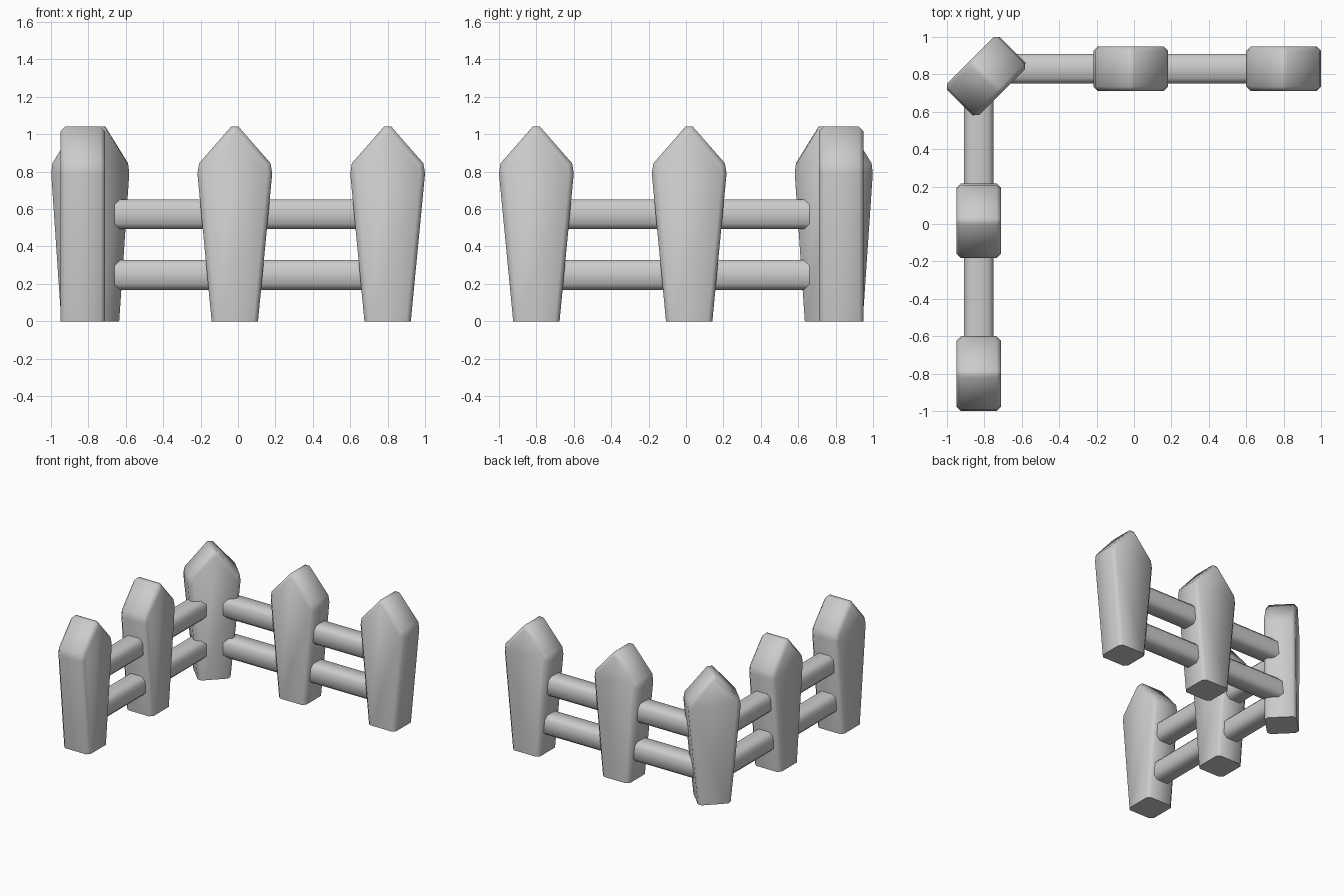
import bpy, bmesh
from math import radians

if "Cube" in bpy.data.objects:
    bpy.data.objects.remove(bpy.data.objects["Cube"])


def prism(name, profile, depth, chamfer, keep, loc, turn):
    """Extrude an x/z profile along y, chamfer the chosen edges, smooth shade."""
    bm = bmesh.new()
    face = bm.faces.new([bm.verts.new((x, -depth / 2, z)) for x, z in profile])
    ext = bmesh.ops.extrude_face_region(bm, geom=[face])["geom"]
    for v in ext:
        if isinstance(v, bmesh.types.BMVert):
            v.co.y += depth
    bmesh.ops.recalc_face_normals(bm, faces=bm.faces[:])
    bmesh.ops.bevel(bm, geom=[e for e in bm.edges if keep(e)], offset=chamfer,
                    segments=1, profile=0.5, affect='EDGES', clamp_overlap=True)
    for f in bm.faces:
        f.smooth = True
    mesh = bpy.data.meshes.new(name)
    bm.to_mesh(mesh)
    bm.free()
    mesh.set_sharp_from_angle(angle=radians(60))
    ob = bpy.data.objects.new(name, mesh)
    ob.location = loc
    ob.rotation_euler.z = radians(turn)
    bpy.context.collection.objects.link(ob)
    return ob


# Right half of the tapered, pointed picket outline
HALF = [(0.124, 0), (0.2, 0.79), (0.191, 0.845), (0.02, 1.04)]
PICKET = HALF + [(-x, z) for x, z in reversed(HALF)]


def picket(name, x, y, turn):
    # chamfer only the front and back rims, leaving the base flat
    def rim(e):
        a, b = (v.co for v in e.verts)
        return abs(a.y - b.y) < 1e-4 and max(a.z, b.z) > 0.01
    prism(name, PICKET, 0.24, 0.025, rim, (x, y, 0), turn)


def rail(name, x, y, z, length, turn):
    h = length / 2
    box = [(-h, -0.08), (h, -0.08), (h, 0.08), (-h, 0.08)]
    prism(name, box, 0.16, 0.03, lambda e: e.calc_length() > 0.5, (x, y, z), turn)


# Corner post, turned to face outward
picket("corner_picket", -0.79, 0.79, 45)

# Pickets along both sides of the corner
for label, along in (("middle", -0.017), ("end", 0.8)):
    picket("back_" + label + "_picket", along, 0.83, 0)
    picket("left_" + label + "_picket", -0.83, -along, 90)

# Two rails per side, running from the corner post into the end picket
start, end = -0.76, 0.8
mid, length = (start + end) / 2, end - start
for label, z in (("lower", 0.247), ("upper", 0.572)):
    rail("back_" + label + "_rail", mid, 0.83, z, length, 0)
    rail("left_" + label + "_rail", -0.83, -mid, z, length, 90)
